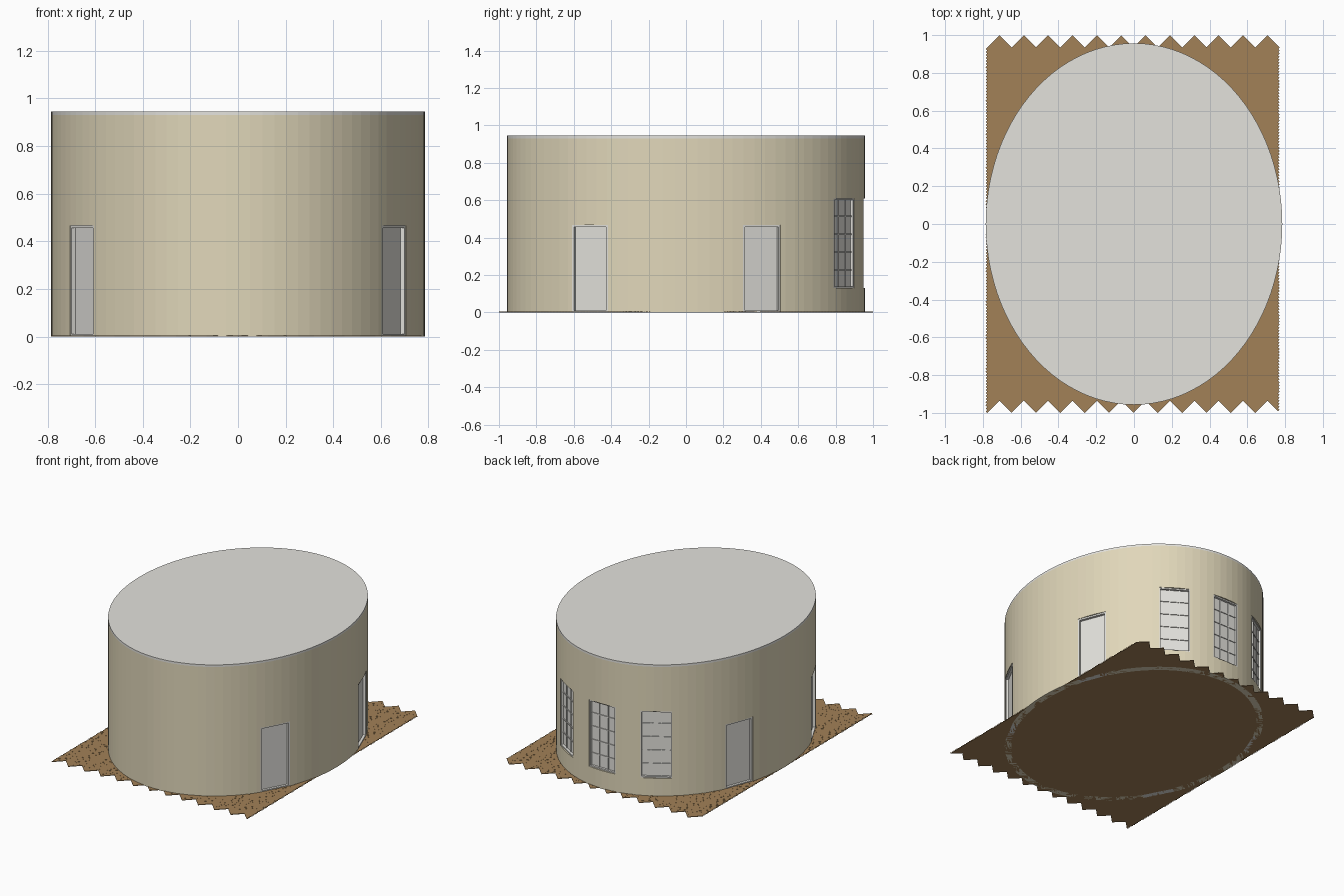
import bpy, bmesh, math, random
from mathutils import Matrix, Vector

if "Cube" in bpy.data.objects:
    bpy.data.objects.remove(bpy.data.objects["Cube"], do_unlink=True)
random.seed(4)

RX, RY = 0.785, 0.957          # outer radii of the oval
WALL_TOP, ROOF_TOP, THICK = 0.93, 0.945, 0.045
SEGMENTS = 96


def material(name, rgb):
    m = bpy.data.materials.new(name)
    m.use_nodes = True
    m.diffuse_color = (*rgb, 1)
    m.node_tree.nodes["Principled BSDF"].inputs["Base Color"].default_value = (*rgb, 1)
    return m


CREAM = material("cream wall", (0.75, 0.68, 0.49))
WHITE = material("soft white", (0.77, 0.76, 0.72))
WOOD = material("oak floor", (0.36, 0.22, 0.095))


def finish(name, bm, mat=None):
    bmesh.ops.recalc_face_normals(bm, faces=bm.faces)
    mesh = bpy.data.meshes.new(name)
    bm.to_mesh(mesh)
    bm.free()
    if mat:
        mesh.materials.append(mat)
    ob = bpy.data.objects.new(name, mesh)
    bpy.context.scene.collection.objects.link(ob)
    return ob


def box(bm, frame, x, y, z):
    """Add a box spanning the given ranges in a local frame."""
    size = [b - a for a, b in (x, y, z)]
    mid = Vector([(a + b) / 2 for a, b in (x, y, z)])
    bmesh.ops.create_cube(bm, size=1, matrix=frame @ Matrix.Translation(mid)
                          @ Matrix.Diagonal((*size, 1)))


def ring(bm, rx, ry, z):
    steps = [2 * math.pi * i / SEGMENTS for i in range(SEGMENTS)]
    return [bm.verts.new((rx * math.cos(a), ry * math.sin(a), z)) for a in steps]


def bridge(bm, a, b):
    for i in range(SEGMENTS):
        j = (i + 1) % SEGMENTS
        bm.faces.new((a[i], a[j], b[j], b[i]))


# Oval wall as a hollow ring
bm = bmesh.new()
loops = [ring(bm, RX, RY, 0), ring(bm, RX, RY, WALL_TOP),
         ring(bm, RX - THICK, RY - THICK, WALL_TOP), ring(bm, RX - THICK, RY - THICK, 0)]
for k in range(4):
    bridge(bm, loops[k], loops[(k + 1) % 4])
wall = finish("oval_wall", bm, CREAM)

# Flat roof slab
bm = bmesh.new()
low, high = ring(bm, RX, RY, WALL_TOP), ring(bm, RX, RY, ROOF_TOP)
bridge(bm, low, high)
bm.faces.new(low)
bm.faces.new(high)
finish("roof", bm, WHITE)


def opening(xa, xb, side):
    """Frame on the chord between two wall points: x along, y outward."""
    p, q = [Vector((x, side * RY * math.sqrt(1 - (x / RX) ** 2), 0)) for x in (xa, xb)]
    mid, along = (p + q) / 2, (q - p).normalized()
    out = along.cross(Vector((0, 0, 1)))
    if out.dot(mid) < 0:
        along, out = -along, -out
    frame = Matrix((along, out, Vector((0, 0, 1)))).transposed().to_4x4()
    return Matrix.Translation(mid) @ frame, (q - p).length / 2


def surround(bm, frame, half, z0, z1, t):
    """Jambs, head and sill lining an opening."""
    depth = (-0.04, -0.002)
    for s in (-1, 1):
        box(bm, frame, sorted((s * half, s * (half - t))), depth, (z0, z1))
    box(bm, frame, (-half, half), depth, (z1 - t, z1))
    box(bm, frame, (-half, half), depth, (z0, z0 + t))


cutters = bmesh.new()


def door(name, xa, xb, side):
    frame, half = opening(xa, xb, side)
    top = 0.467
    box(cutters, frame, (-half, half), (-0.12, 0.05), (-0.05, top))
    bm = bmesh.new()
    surround(bm, frame, half, 0, top, 0.011)
    finish(name + "_frame", bm, WHITE)
    bm = bmesh.new()
    box(bm, frame, (0.011 - half, half - 0.011), (-0.036, -0.02), (0.011, top - 0.011))
    finish(name + "_panel", bm, WHITE)


def window(name, xa, xb):
    frame, half = opening(xa, xb, 1)
    z0, z1, t = 0.13, 0.61, 0.009
    box(cutters, frame, (-half, half), (-0.12, 0.05), (z0, z1))
    bm = bmesh.new()
    surround(bm, frame, half, z0, z1, t)
    finish(name + "_frame", bm, WHITE)
    bm = bmesh.new()
    box(bm, frame, (t - half, half - t), (-0.034, -0.018), (z0 + t, z1 - t))
    finish(name + "_pane", bm, WHITE)
    # Glazing bars: three columns by five rows
    bm = bmesh.new()
    bar, depth = 0.003, (-0.02, -0.012)
    for i in (-1, 1):
        x = i * half / 3
        box(bm, frame, (x - bar, x + bar), depth, (z0 + t, z1 - t))
    for i in range(1, 5):
        z = z0 + (z1 - z0) * i / 5
        box(bm, frame, (t - half, half - t), depth, (z - bar, z + bar))
    finish(name + "_bars", bm, WHITE)


# Four doors and three back windows
for label, s in (("left", 1), ("right", -1)):
    door("front_" + label + "_door", s * 0.605, s * 0.706, -1)
    door("back_" + label + "_door", s * 0.667, s * 0.744, 1)
    window("back_" + label + "_window", s * 0.267, s * 0.443)
window("back_middle_window", -0.105, 0.105)

# Cut the openings through the wall
cutter = finish("opening_cutter", cutters)
cutter.hide_render = True
mod = wall.modifiers.new("openings", 'BOOLEAN')
mod.operation, mod.solver, mod.object = 'DIFFERENCE', 'EXACT', cutter
bpy.context.view_layer.objects.active = wall
bpy.ops.object.modifier_apply(modifier=mod.name)
bpy.data.objects.remove(cutter, do_unlink=True)

# Herringbone floor: planks laid in pairs on a grid turned by 45 degrees
LENGTH, COLUMNS, ROWS = 0.0912, 12, 120
WIDTH = LENGTH / 8
turn = (Matrix.Translation((-0.777, -1, 0)) @ Matrix.Rotation(math.pi / 4, 4, 'Z'))
bm = bmesh.new()
for c in range(COLUMNS):
    for r in range(ROWS):
        u, v = r * WIDTH + c * LENGTH, r * WIDTH - c * LENGTH
        box(bm, turn, (u, u + LENGTH), (v, v + WIDTH), (0, random.uniform(0.003, 0.0045)))
        u, v = u + LENGTH, v + WIDTH - LENGTH
        box(bm, turn, (u, u + WIDTH), (v, v + LENGTH), (0, random.uniform(0.003, 0.0045)))
finish("herringbone_floor", bm, WOOD)
